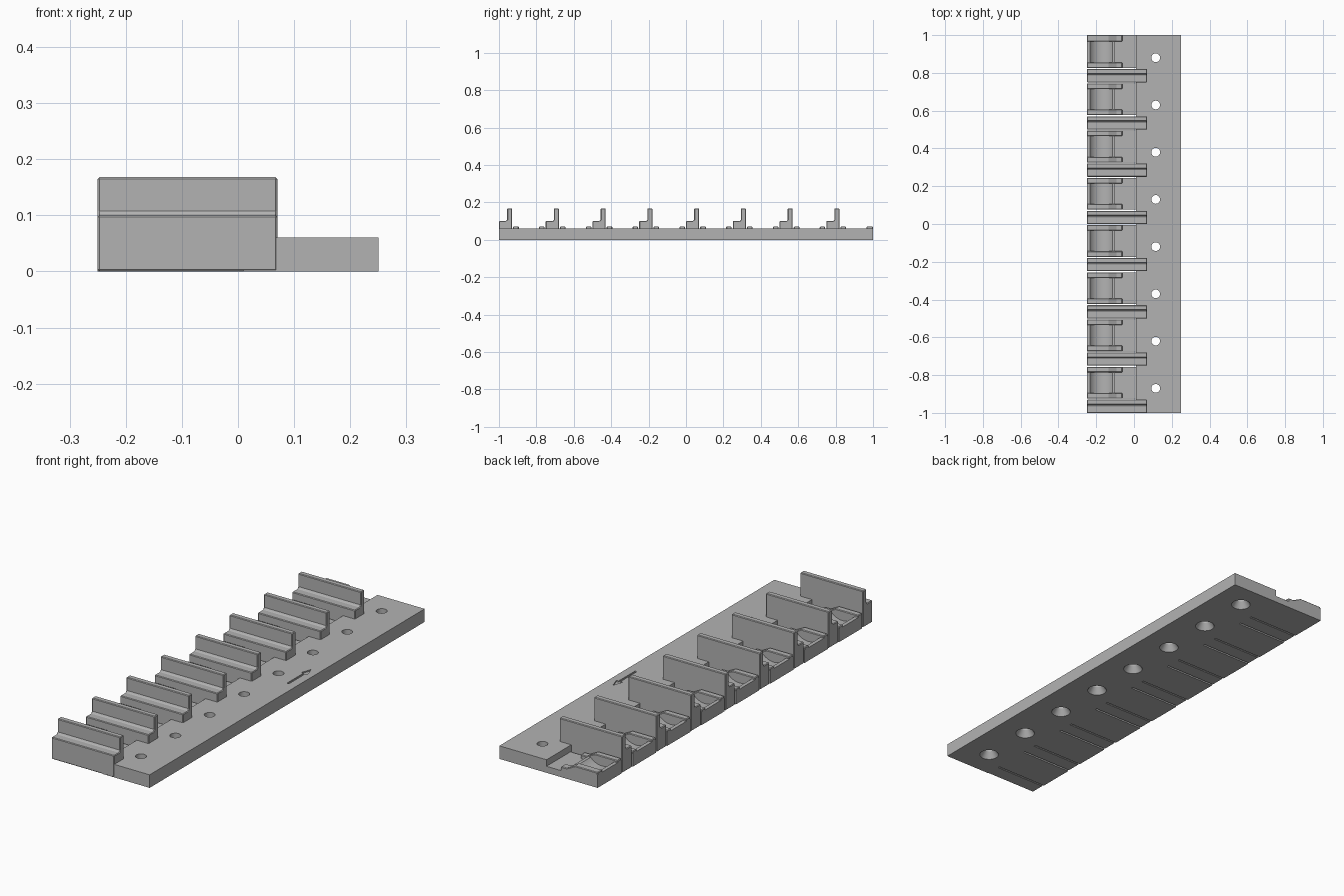
import bpy, bmesh, math
from mathutils import Vector

cube = bpy.data.objects.get("Cube")
if cube:
    bpy.data.objects.remove(cube, do_unlink=True)

grey = bpy.data.materials.new("plain grey")
grey.use_nodes = True
grey.diffuse_color = (0.45, 0.45, 0.45, 1)
grey.node_tree.nodes["Principled BSDF"].inputs["Base Color"].default_value = grey.diffuse_color

PITCH, COUNT = 0.25, 8
BACK, STEP, FRONT = -0.25, 0.01, 0.25      # x of rear edge, pocket edge, plate edge
HOLE_X, FLOOR, TOP = 0.115, 0.03, 0.06


def finish(name, bm):
    bmesh.ops.recalc_face_normals(bm, faces=bm.faces)
    mesh = bpy.data.meshes.new(name)
    bm.to_mesh(mesh)
    bm.free()
    mesh.materials.append(grey)
    obj = bpy.data.objects.new(name, mesh)
    bpy.context.collection.objects.link(obj)
    return obj


def prism(name, outline, axis, start, end):
    """Extrude a 2D outline along one axis; the other two axes keep their order."""
    bm = bmesh.new()
    verts = []
    for point in outline:
        co = list(point)
        co.insert(axis, start)
        verts.append(bm.verts.new(co))
    face = bm.faces.new(verts)
    new = bmesh.ops.extrude_face_region(bm, geom=[face])["geom"]
    shift = Vector((0, 0, 0))
    shift[axis] = end - start
    bmesh.ops.translate(bm, vec=shift, verts=[v for v in new if isinstance(v, bmesh.types.BMVert)])
    return finish(name, bm)


def hole_cutter(name, lower, upper, z0, z1):
    bm = bmesh.new()
    for i in range(COUNT):
        new = bmesh.ops.create_cone(bm, cap_ends=True, segments=32,
                                    radius1=lower, radius2=upper, depth=z1 - z0)
        bmesh.ops.translate(bm, verts=new["verts"],
                            vec=(HOLE_X, -0.87 + PITCH * i, (z0 + z1) / 2))
    return finish(name, bm)


def activate(obj):
    bpy.ops.object.select_all(action="DESELECT")
    obj.select_set(True)
    bpy.context.view_layer.objects.active = obj


def cut(obj, cutter):
    mod = obj.modifiers.new("cut", "BOOLEAN")
    mod.operation, mod.solver, mod.object = "DIFFERENCE", "EXACT", cutter
    activate(obj)
    bpy.ops.object.modifier_apply(modifier=mod.name)
    bpy.data.objects.remove(cutter, do_unlink=True)


def soften(obj, width):
    mod = obj.modifiers.new("edge", "BEVEL")
    mod.width, mod.segments, mod.limit_method = width, 1, "ANGLE"
    mod.angle_limit = math.radians(40)


# Mounting plate with countersunk screw holes and an engraved direction arrow
end = 0.9995
plate = prism("mounting_plate", [(STEP, 0), (FRONT, 0), (FRONT, TOP), (STEP, TOP)], 1, -end, 1)
cut(plate, hole_cutter("hole_cutter", 0.023, 0.023, -0.02, 0.1))
cut(plate, hole_cutter("countersink_cutter", 0.045, 0.023, -0.005, 0.03))
ax, tail, neck, tip = 0.205, 0.07, 0.19, 0.24
arrow = [(ax - 0.005, tail), (ax + 0.005, tail), (ax + 0.005, neck), (ax + 0.016, neck),
         (ax, tip), (ax - 0.016, neck), (ax - 0.005, neck)]
cut(plate, prism("arrow_cutter", arrow, 2, TOP - 0.006, TOP + 0.02))
activate(plate)
bpy.ops.object.shade_smooth_by_angle()

# Cradle cross-section: rear lip, round trough, low floor
trough_x, trough_z, radius = -0.17, 0.1, 0.075
a0, a1 = math.radians(212), math.radians(318)
arc = [(trough_x + radius * math.cos(a0 + (a1 - a0) * k / 16),
        trough_z + radius * math.sin(a0 + (a1 - a0) * k / 16)) for k in range(17)]
cradle = [(BACK, 0), (BACK, TOP)] + arc + [(-0.1, 0.05), (-0.1, FLOOR), (STEP, FLOOR), (STEP, 0)]

# Side rim cross-section, stepping down towards the plate
rim = [(BACK, 0.005), (BACK, 0.07), (-0.135, 0.07), (-0.092, 0.048),
       (-0.062, 0.048), (-0.062, 0.005)]

# Divider cross-section: thick foot, small fillet, thin upright
divider = [(0, 0), (0, 0.1), (0.038, 0.1), (0.044, 0.108), (0.044, 0.168), (0.07, 0.168), (0.07, 0)]

for i in range(COUNT):
    y = -1 + PITCH * i
    far = y + (PITCH if i == COUNT - 1 else PITCH - 0.006)
    near = y + 0.076

    wall = prism(f"divider_{i + 1}", [(y + u, z) for u, z in divider], 0, BACK, 0.07)
    soften(wall, 0.003)

    seat = prism(f"cradle_{i + 1}", cradle, 1, near, far)
    activate(seat)
    bpy.ops.object.shade_smooth_by_angle()

    for side, lo, hi in (("front", near, near + 0.03), ("back", y + PITCH - 0.035, far)):
        soften(prism(f"{side}_rim_{i + 1}", rim, 1, lo, hi), 0.003)
